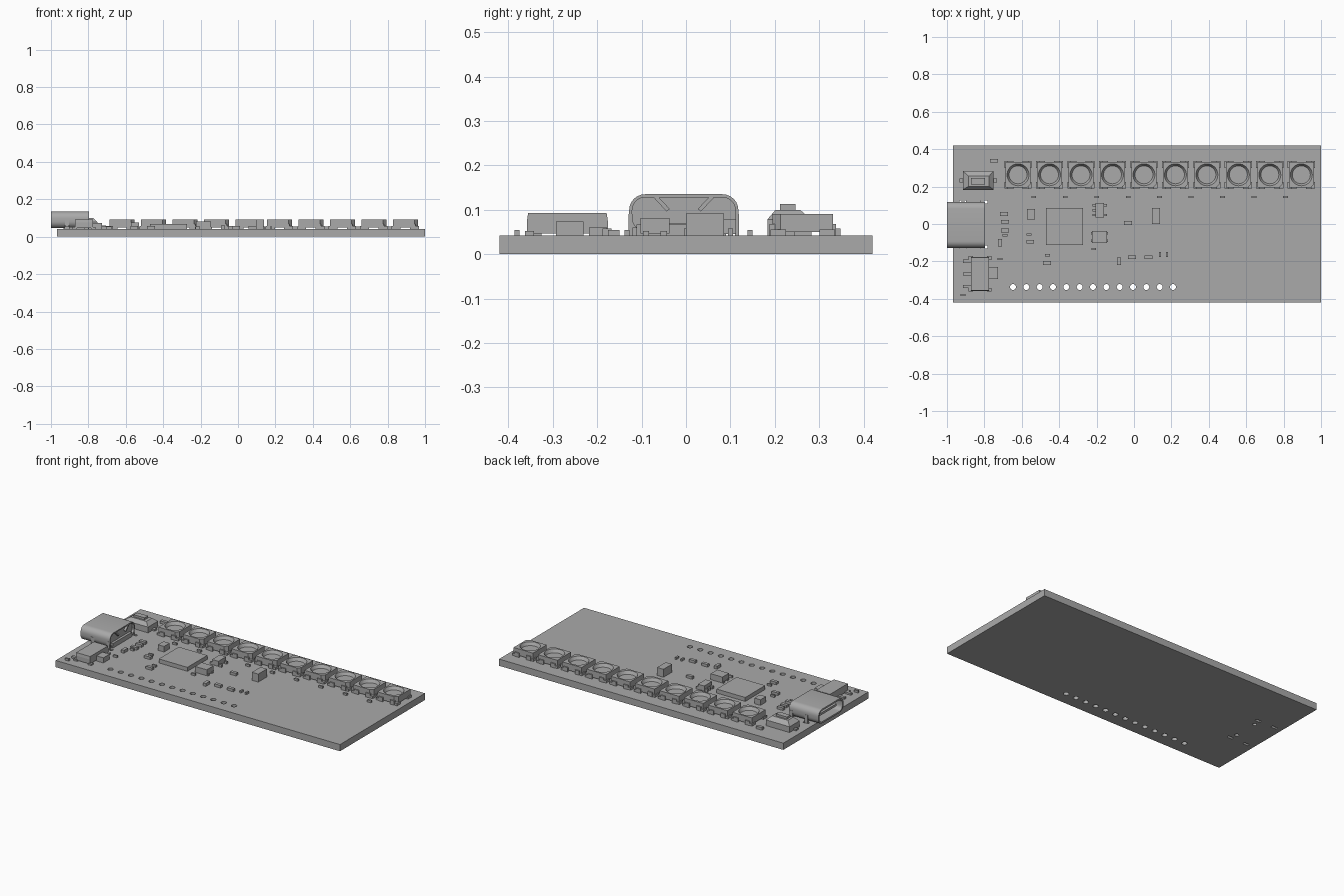
import bpy, bmesh, math
from mathutils import Matrix, Vector

cube = bpy.data.objects.get("Cube")
if cube:
    bpy.data.objects.remove(cube)

grey = bpy.data.materials.new("plain grey")
grey.use_nodes = True
colour = (0.4, 0.4, 0.4, 1)
grey.diffuse_color = colour
grey.node_tree.nodes["Principled BSDF"].inputs["Base Color"].default_value = colour

TOP = 0.042  # upper surface of the board


def finish(name, bm, smooth=False):
    bmesh.ops.recalc_face_normals(bm, faces=bm.faces)
    mesh = bpy.data.meshes.new(name)
    bm.to_mesh(mesh)
    bm.free()
    mesh.materials.append(grey)
    ob = bpy.data.objects.new(name, mesh)
    bpy.context.collection.objects.link(ob)
    if smooth:
        bpy.ops.object.select_all(action="DESELECT")
        ob.select_set(True)
        bpy.context.view_layer.objects.active = ob
        bpy.ops.object.shade_smooth_by_angle()
    return ob


def add_box(bm, x, y, w, d, z0, z1):
    m = Matrix.Translation((x, y, (z0 + z1) / 2)) @ Matrix.Diagonal((w, d, z1 - z0, 1))
    return bmesh.ops.create_cube(bm, size=1, matrix=m)["verts"]


def box(name, *dims):
    bm = bmesh.new()
    add_box(bm, *dims)
    return finish(name, bm)


def add_cone(bm, x, y, r0, r1, z0, z1, sides=24):
    bmesh.ops.create_cone(bm, cap_ends=True, segments=sides, radius1=r0, radius2=r1,
                          depth=z1 - z0, matrix=Matrix.Translation((x, y, (z0 + z1) / 2)))


def loft(name, rings, smooth=False):
    """Skin a row of equal rings and cap both ends."""
    bm = bmesh.new()
    loops = [[bm.verts.new(p) for p in ring] for ring in rings]
    n = len(loops[0])
    for a, b in zip(loops, loops[1:]):
        for i in range(n):
            j = (i + 1) % n
            bm.faces.new((a[i], a[j], b[j], b[i]))
    bm.faces.new(loops[0])
    bm.faces.new(loops[-1])
    return finish(name, bm, smooth)


def cut(ob, bm):
    """Subtract a cutter from an object for good."""
    cutter = finish("cutter", bm)
    cutter.hide_render = True
    mod = ob.modifiers.new("cut", "BOOLEAN")
    mod.operation, mod.solver, mod.object = "DIFFERENCE", "EXACT", cutter
    deps = bpy.context.evaluated_depsgraph_get()
    mesh = bpy.data.meshes.new_from_object(ob.evaluated_get(deps))
    ob.modifiers.clear()
    ob.data = mesh
    bpy.data.objects.remove(cutter)


# Board with header holes and connector leg slots
board = box("circuit_board", 0.016, 0, 1.968, 0.84, 0, TOP)
bm = bmesh.new()
for i in range(13):
    add_cone(bm, -0.647 + i * 0.0713, -0.337, 0.016, 0.016, -0.1, 0.1, 16)
for y in (-0.123, 0.118):
    for x in (-0.8, -0.915):
        add_box(bm, x, y, 0.036, 0.016, -0.1, 0.1)
for y in (-0.08, 0.075):
    add_cone(bm, -0.81, y, 0.012, 0.012, -0.1, 0.1, 12)
cut(board, bm)

# Row of lights: chamfered body with a conical dish, on four feet
bm = bmesh.new()
add_box(bm, 0, 0, 0.134, 0.136, 0.05, 0.091)
corner = [e for e in bm.edges if all(v.co.x > 0 and v.co.y < 0 for v in e.verts)]
bmesh.ops.bevel(bm, geom=corner, offset=0.018, segments=1, affect="EDGES")
light = finish("light_1", bm)
bm = bmesh.new()
add_cone(bm, 0, 0, 0.048, 0.059, 0.072, 0.0915, 32)
cut(light, bm)
bm = bmesh.new()
bm.from_mesh(light.data)
for sx in (-1, 1):
    for sy in (-1, 1):
        add_box(bm, sx * 0.058, sy * 0.055, 0.03, 0.035, TOP, 0.056)
        add_box(bm, sx * 0.04, sy * 0.069, 0.03, 0.012, TOP, 0.068)
bm.to_mesh(light.data)
bm.free()
for i in range(10):
    ob = light if i == 0 else light.copy()
    ob.name = f"light_{i + 1}"
    ob.location = (-0.62 + i * 0.1683, 0.263, 0)
    if i:
        bpy.context.collection.objects.link(ob)


# Cable socket: rounded hollow shell, recessed at the rear
def rounded(x, inset):
    hw, hh, r = 0.123 - inset, 0.0445 - inset, max(0.036 - inset, 0.005)
    pts = []
    for k, (sy, sz) in enumerate(((1, 1), (-1, 1), (-1, -1), (1, -1))):
        for s in range(7):
            a = math.radians(90 * k + 15 * s)
            pts.append((x, -0.005 + sy * (hw - r) + r * math.cos(a),
                        0.0905 + sz * (hh - r) + r * math.sin(a)))
    return pts


loft("socket_shell", [rounded(-0.84, 0.01), rounded(-1, 0.01), rounded(-1, 0),
                      rounded(-0.797, 0), rounded(-0.797, 0.007), rounded(-0.812, 0.007)], True)
box("socket_tongue", -0.91, -0.005, 0.14, 0.17, 0.084, 0.098)
box("socket_rear_base", -0.808, -0.005, 0.022, 0.19, TOP, 0.07)
for side in (-1, 1):
    label = "left" if side > 0 else "right"
    bm = bmesh.new()
    verts = add_box(bm, 0, 0, 0.014, 0.009, -0.022, 0.022)
    bmesh.ops.rotate(bm, verts=verts, matrix=Matrix.Rotation(-side * 0.75, 3, "X"))
    bmesh.ops.translate(bm, verts=verts, vec=Vector((-0.803, -0.005 + side * 0.05, 0.115)))
    finish(f"socket_rear_clip_{label}", bm)
    for place, x in (("rear", -0.81), ("front", -0.915)):
        box(f"socket_{place}_leg_{label}", x, -0.005 + side * 0.12, 0.022, 0.009, 0.02, 0.09)

# Slide switch with knob, pins and corner tabs
box("switch_body", -0.823, -0.267, 0.097, 0.182, 0.047, 0.075)
bm = bmesh.new()
for v in add_box(bm, -0.823, -0.267, 0.097, 0.182, 0.075, 0.093):
    if v.co.z > 0.08:
        v.co.y = -0.267 + (v.co.y + 0.267) * 0.97
finish("switch_cover", bm)
box("switch_knob", -0.751, -0.262, 0.048, 0.062, TOP, 0.074)
for i in range(3):
    box(f"switch_pin_{i + 1}", -0.892, -0.2 - i * 0.067, 0.044, 0.018, TOP, 0.053)
for y in (-0.182, -0.352):
    for x in (-0.872, -0.774):
        box("switch_tab", x, y, 0.025, 0.02, TOP, 0.052)


# Push button: tapered case, end tabs and plunger
def rect(x, y, w, d, z):
    return [(x + a * w, y + b * d, z) for a, b in ((-.5, -.5), (.5, -.5), (.5, .5), (-.5, .5))]


box("button_base", -0.833, 0.233, 0.165, 0.1, TOP, 0.078)
loft("button_case", [rect(-0.833, 0.233, 0.165, 0.1, 0.078),
                     rect(-0.83, 0.229, 0.11, 0.055, 0.1)])
box("button_plunger", -0.833, 0.229, 0.075, 0.034, 0.098, 0.113)
box("button_tabs", -0.833, 0.233, 0.2, 0.022, TOP, 0.052)

# Main chips
box("main_chip", -0.371, -0.013, 0.198, 0.197, TOP, 0.067)
box("memory_chip", -0.185, -0.07, 0.081, 0.065, 0.047, 0.082)
for y in (-0.09, -0.05):
    box("memory_chip_pad", -0.185, y, 0.09, 0.014, TOP, 0.052)
box("regulator", -0.183, 0.074, 0.044, 0.076, 0.046, 0.078)
for i, y in enumerate((0.048, 0.074, 0.1)):
    box("regulator_pin", -0.212, y, 0.02, 0.012, TOP, 0.058)
    if i != 1:
        box("regulator_pin", -0.154, y, 0.02, 0.012, TOP, 0.058)
box("tall_capacitor", 0.118, 0.043, 0.044, 0.085, TOP, 0.092)

# Small surface parts, grouped by footprint (width, depth, height)
groups = {
    "wide_resistor": ((0.042, 0.02, 0.016), [
        (-0.695, 0.053), (-0.69, 0.012), (-0.69, -0.035), (-0.555, -0.095), (-0.465, -0.208),
        (-0.01, -0.178), (0.077, -0.178), (-0.032, 0.005), (-0.748, 0.338)]),
    "upright_resistor": ((0.02, 0.04, 0.018), [(-0.716, -0.1), (-0.08, -0.198)]),
    "square_capacitor": ((0.042, 0.055, 0.035), [(-0.55, 0.052)]),
    "tiny_capacitor": ((0.026, 0.011, 0.013), [
        (-0.716, -0.188), (-0.562, -0.057), (-0.462, -0.167), (-0.215, -0.133),
        (-0.915, -0.38), (-0.69, -0.06)]),
    "tiny_upright_capacitor": ((0.011, 0.026, 0.013), [(0.139, -0.163), (0.177, -0.163)]),
    "light_capacitor": ((0.026, 0.012, 0.013),
                        [(-0.536 + i * 0.1683, 0.144) for i in range(9)]),
}
for name, ((w, d, h), spots) in groups.items():
    for i, (x, y) in enumerate(spots):
        box(f"{name}_{i + 1}", x, y, w, d, TOP, TOP + h)
